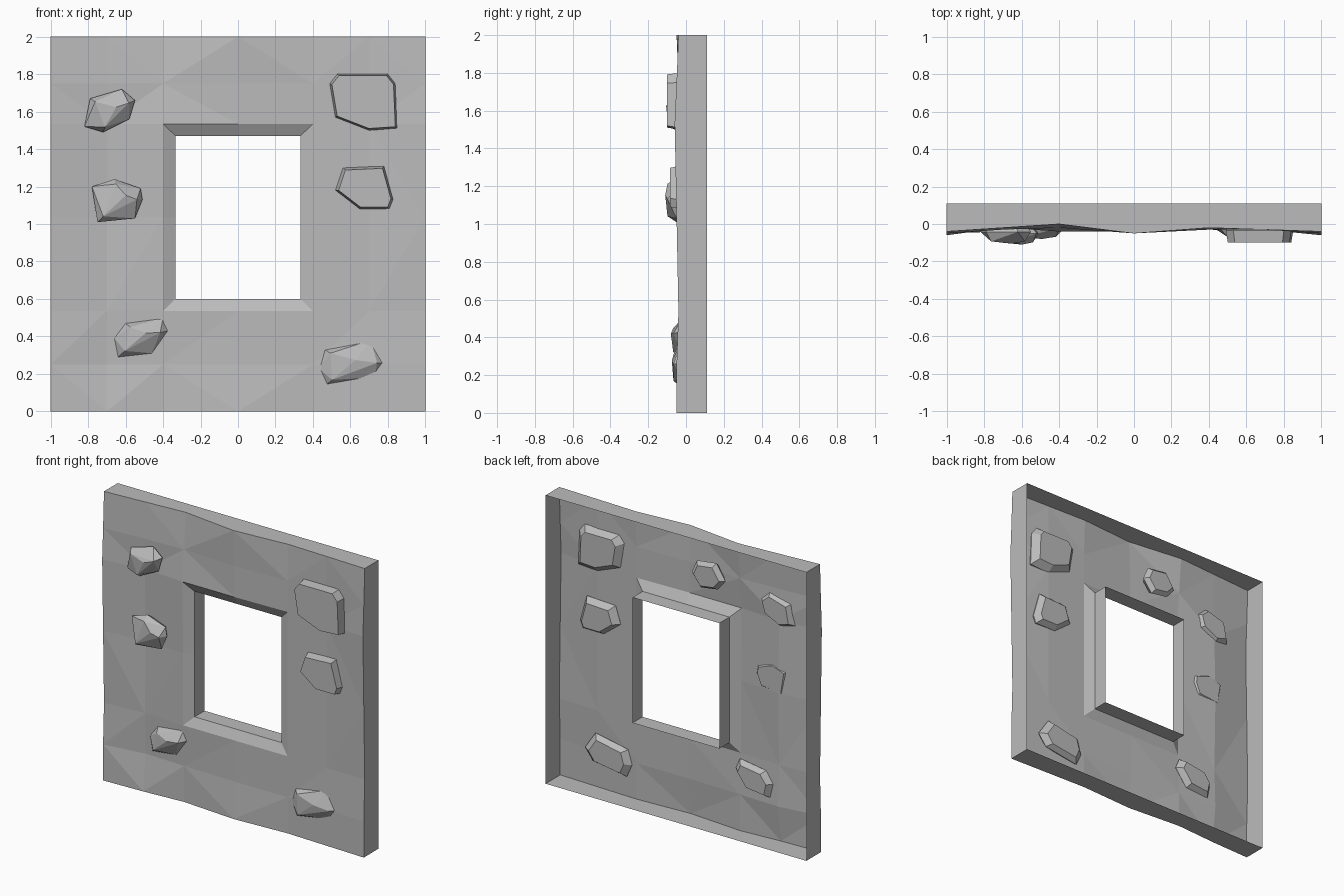
import bpy
import bmesh

cube = bpy.data.objects.get("Cube")
if cube:
    bpy.data.objects.remove(cube, do_unlink=True)

# Single stone colour
grey = bpy.data.materials.new("stone grey")
grey.use_nodes = True
colour = (0.5, 0.5, 0.5, 1)
grey.diffuse_color = colour
grey.node_tree.nodes["Principled BSDF"].inputs["Base Color"].default_value = colour

BACK = 0.11


def make_object(name, bm):
    mesh = bpy.data.meshes.new(name)
    bm.to_mesh(mesh)
    bm.free()
    mesh.materials.append(grey)
    obj = bpy.data.objects.new(name, mesh)
    bpy.context.scene.collection.objects.link(obj)
    return obj


def skirt(bm, edges, place):
    """Extrude a loop of edges and move each new vertex with place()."""
    result = bmesh.ops.extrude_edge_only(bm, edges=edges)["geom"]
    for vert in [g for g in result if isinstance(g, bmesh.types.BMVert)]:
        vert.co = place(vert.co)
    return [g for g in result if isinstance(g, bmesh.types.BMEdge)]


# Uneven front sheet with a window hole; relief is the forward bulge in hundredths
columns = [-1, -0.7, -0.4, 0, 0.4, 0.7, 1]
levels = [0, 0.25, 0.535, 1.035, 1.535, 1.75, 2]
relief = ["5425345", "5123345", "4233334", "5133335", "6244336", "5324335", "4205234"]

bm = bmesh.new()
grid = [[bm.verts.new((x, -int(bulge) / 100, z)) for x, bulge in zip(columns, row)]
        for z, row in zip(levels, relief)]
for r in range(6):
    for c in range(6):
        if r in (2, 3) and c in (2, 3):
            continue
        a, b, d, e = grid[r][c], grid[r][c + 1], grid[r + 1][c + 1], grid[r + 1][c]
        if (r + c) % 2:
            bm.faces.new((a, b, d))
            bm.faces.new((a, d, e))
        else:
            bm.faces.new((a, b, e))
            bm.faces.new((b, d, e))
bmesh.ops.delete(bm, geom=[v for v in bm.verts if not v.link_faces], context="VERTS")

rim = [e for e in bm.edges if e.is_boundary]
hole = [e for e in rim if all(abs(v.co.x) < 0.5 and 0.5 < v.co.z < 1.6 for v in e.verts)]
outer = [e for e in rim if e not in hole]


def to_back(co):
    return (co.x, BACK, co.z)


def bevel_in(co):
    return (co.x * 0.833, 0, 1.035 + (co.z - 1.035) * 0.87)


# Outer side walls, then the bevelled window reveal
skirt(bm, outer, to_back)
bevel = skirt(bm, hole, bevel_in)
skirt(bm, bevel, to_back)
bmesh.ops.recalc_face_normals(bm, faces=bm.faces)
# The open shell should face forwards
front = min(bm.faces, key=lambda f: f.calc_center_median().y)
if front.normal.y > 0:
    bmesh.ops.reverse_faces(bm, faces=bm.faces)
make_object("wall_panel", bm)


def stone(name, outline, front, back, cap, peak):
    """Faceted stone: convex hull of an outline, a smaller front and a back."""
    points = [(x / 100, z / 100) for x, z in outline]
    cx = sum(p[0] for p in points) / len(points)
    cz = sum(p[1] for p in points) / len(points)
    middle = front * 0.4 + back * 0.6
    bm = bmesh.new()
    for i, (x, z) in enumerate(points):
        dx, dz = x - cx, z - cz
        bm.verts.new((x, middle, z))
        bm.verts.new((cx + dx * 0.75, back, cz + dz * 0.75))
        if peak == 0 or i % 2:
            y = front + peak * 0.6
            bm.verts.new((cx + dx * cap, y, cz + dz * cap))
    if peak:
        bm.verts.new((cx + 0.03, front, cz + 0.02))
    hull = bmesh.ops.convex_hull(bm, input=bm.verts)
    loose = set(hull["geom_interior"]) | set(hull["geom_unused"])
    bmesh.ops.delete(bm, geom=[g for g in loose if isinstance(g, bmesh.types.BMVert)],
                     context="VERTS")
    bmesh.ops.recalc_face_normals(bm, faces=bm.faces)
    make_object(name, bm)


# Embedded stones, outlines in hundredths
stone("stone_right_top",
      [(-82, 152), (-79, 167), (-62, 172), (-55, 166), (-58, 156), (-72, 149)],
      -0.105, 0, 0.75, 0.02)
stone("stone_right_middle",
      [(-78, 120), (-66, 124), (-52, 119), (-51, 113), (-55, 103), (-75, 101)],
      -0.11, -0.01, 0.75, 0.02)
stone("stone_right_bottom",
      [(-66, 39), (-60, 47), (-40, 50), (-37, 43), (-46, 31), (-64, 29)],
      -0.08, 0.02, 0.7, 0.02)
stone("stone_left_top",
      [(49, 175), (53, 180), (80, 180), (84, 175), (85, 151), (70, 150), (52, 157)],
      -0.1, 0.01, 0.94, 0)
stone("stone_left_middle",
      [(52, 118), (56, 130), (78, 131), (83, 113), (81, 108), (65, 108)],
      -0.085, 0.01, 0.9, 0)
stone("stone_left_bottom",
      [(43, 23), (46, 33), (71, 38), (79, 26), (73, 18), (47, 14)],
      -0.075, 0.01, 0.75, 0.015)
stone("stone_behind_top",
      [(-32, 172), (-25, 183), (-10, 181), (-6, 172), (-13, 163), (-26, 165)],
      -0.02, 0.05, 0.7, 0)
